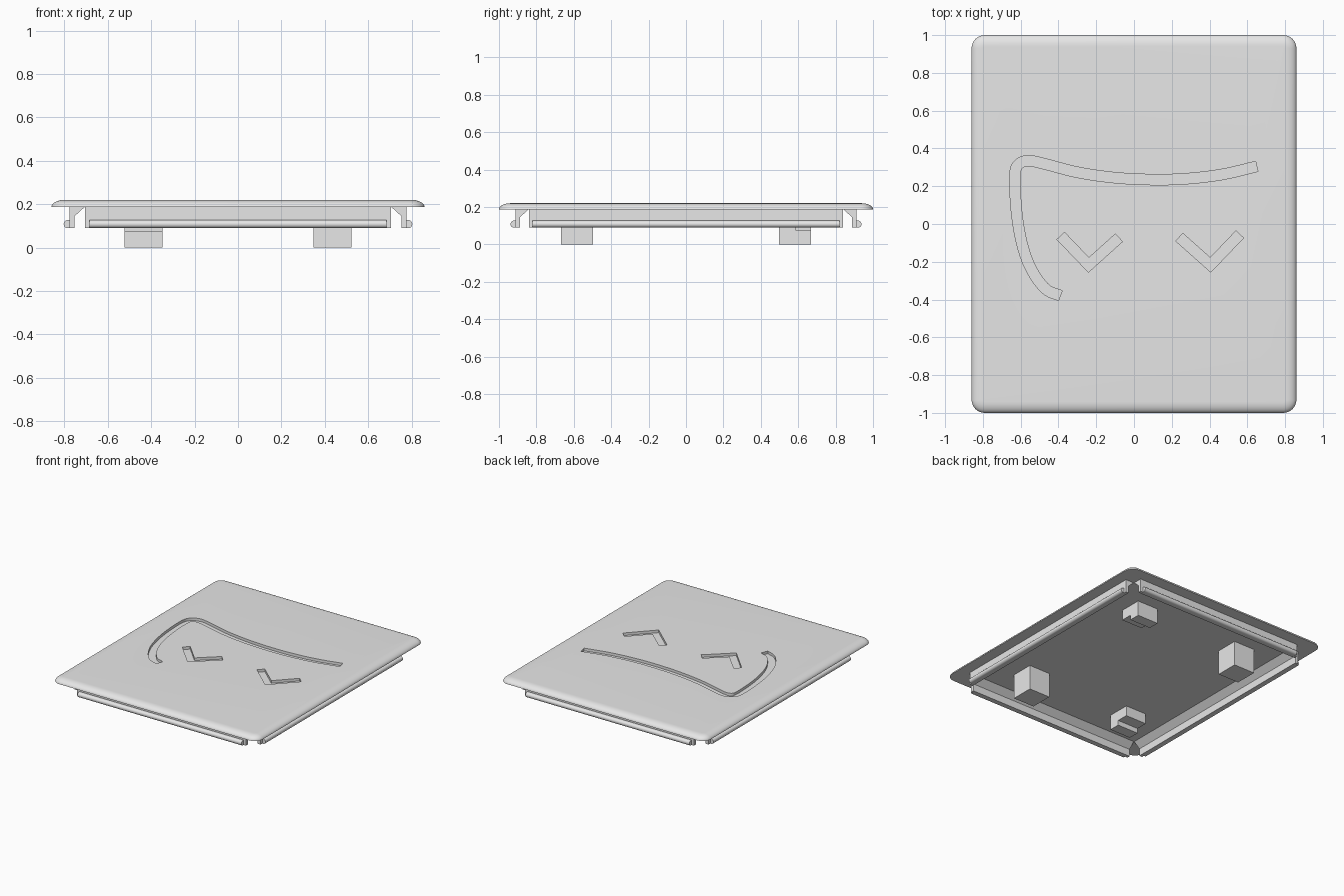
import bpy, bmesh
from math import sin, cos, pi
from mathutils import Vector, Matrix

cube = bpy.data.objects.get("Cube")
if cube:
    bpy.data.objects.remove(cube)

grey = bpy.data.materials.new("plain grey")
grey.use_nodes = True
COLOUR = (0.8, 0.8, 0.8, 1)
grey.diffuse_color = COLOUR
grey.node_tree.nodes["Principled BSDF"].inputs["Base Color"].default_value = COLOUR

UNDER, TOP = 0.187, 0.22          # plate heights
HALF_X, HALF_Y = 0.86, 1.0


def loft(name, rings, smooth=False):
    """Solid through closed rings of points, capped at both ends."""
    bm = bmesh.new()
    loops = [[bm.verts.new(p) for p in ring] for ring in rings]
    n = len(loops[0])
    for a, b in zip(loops, loops[1:]):
        for i in range(n):
            j = (i + 1) % n
            bm.faces.new((a[i], a[j], b[j], b[i]))
    bm.faces.new(loops[0][::-1])
    bm.faces.new(loops[-1])
    bmesh.ops.recalc_face_normals(bm, faces=bm.faces)
    mesh = bpy.data.meshes.new(name)
    bm.to_mesh(mesh)
    bm.free()
    mesh.materials.append(grey)
    obj = bpy.data.objects.new(name, mesh)
    bpy.context.collection.objects.link(obj)
    if smooth:
        activate(obj)
        bpy.ops.object.shade_smooth_by_angle(angle=0.6)
    return obj


def activate(obj):
    bpy.ops.object.select_all(action='DESELECT')
    obj.select_set(True)
    bpy.context.view_layer.objects.active = obj


def rounded_rect(hx, hy, r, z, steps=8):
    pts = []
    for q, (sx, sy) in enumerate([(1, 1), (-1, 1), (-1, -1), (1, -1)]):
        for k in range(steps + 1):
            a = (q + k / steps) * pi / 2
            pts.append((sx * (hx - r) + r * cos(a), sy * (hy - r) + r * sin(a), z))
    return pts


def smooth_path(pts, steps=6):
    """Catmull-Rom interpolation of the points."""
    p = [Vector(q) for q in pts]
    p = [2 * p[0] - p[1]] + p + [2 * p[-1] - p[-2]]
    out = []
    for a, b, c, d in zip(p, p[1:], p[2:], p[3:]):
        for k in range(steps):
            t = k / steps
            out.append(0.5 * (2 * b + (c - a) * t + (2 * a - 5 * b + 4 * c - d) * t * t
                              + (3 * b - a - 3 * c + d) * t ** 3))
    return out + [p[-2]]


def ribbon(pts, width):
    """Outline of a constant-width stroke with mitred turns."""
    p = [Vector(q) for q in pts]
    left, right = [], []
    for i, q in enumerate(p):
        before = (q - p[i - 1]).normalized() if i else (p[1] - q).normalized()
        after = (p[i + 1] - q).normalized() if i < len(p) - 1 else before
        n1, n2 = Vector((-before.y, before.x)), Vector((-after.y, after.x))
        m = (n1 + n2).normalized()
        m *= width / 2 / m.dot(n1)
        left.append(q + m)
        right.append(q - m)
    return left + right[::-1]


# Plate with a rounded upper rim
INSET = 0.06
rings = []
for k in range(9):
    a = k / 8 * pi / 2
    inset = INSET * (1 - cos(a))
    rings.append(rounded_rect(HALF_X - inset, HALF_Y - inset, 0.07 - inset,
                              UNDER + (TOP - UNDER) * sin(a)))
plate = loft("cover_plate", rings)

# Grooves: one long curved stroke and two chevrons
stroke = smooth_path([(0.65, 0.305), (0.47, 0.263), (0.28, 0.24), (0.1, 0.235),
                      (-0.1, 0.245), (-0.3, 0.274), (-0.48, 0.32), (-0.56, 0.335),
                      (-0.612, 0.315), (-0.63, 0.26), (-0.625, 0.1), (-0.605, -0.05),
                      (-0.57, -0.18), (-0.52, -0.28), (-0.46, -0.35), (-0.39, -0.379)])
chevrons = [[(-0.388, -0.063), (-0.24, -0.217), (-0.08, -0.073)],
            [(0.24, -0.07), (0.405, -0.217), (0.56, -0.055)]]
for path in [stroke] + chevrons:
    outline = ribbon(path, 0.055)
    cutter = loft("groove_cutter", [[(p.x, p.y, z) for p in outline]
                                    for z in (TOP - 0.02, TOP + 0.05)])
    cutter.hide_render = True
    mod = plate.modifiers.new("groove", 'BOOLEAN')
    mod.operation, mod.solver, mod.object = 'DIFFERENCE', 'EXACT', cutter
    activate(plate)
    bpy.ops.object.modifier_apply(modifier=mod.name)
    bpy.data.objects.remove(cutter)
activate(plate)
bpy.ops.object.shade_smooth_by_angle(angle=0.6)

# Snap clips on the four sides: a braced leg and a rounded bead outside it
LEG = [(0, UNDER), (0, 0.09), (-0.024, 0.09), (-0.024, 0.145), (-0.07, UNDER)]
BEAD = [(-0.01, 0.127), (-0.01, 0.09)] + [
    (0.008 + 0.0185 * cos(a), 0.1085 + 0.0185 * sin(a))
    for a in [(k / 10 - 0.5) * pi for k in range(11)]]
SIDES = [("left", 0.777, 0.84), ("back", 0.912, 0.705),
         ("right", 0.777, 0.84), ("front", 0.912, 0.705)]
for i, (side, reach, half) in enumerate(SIDES):
    turn = Matrix.Rotation(i * pi / 2, 3, 'Z')
    for part, profile, length in (("leg", LEG, half), ("bead", BEAD, half - 0.02)):
        loft(f"{side}_clip_{part}",
             [[turn @ Vector((reach + d, y, z)) for d, z in profile]
              for y in (-length, length)], smooth=part == "bead")

# Feet: two full blocks and two shorter stepped blocks on the other diagonal
X0, X1, Y0, Y1, STEP_Y = 0.348, 0.523, 0.497, 0.668, 0.585
FULL = [(Y0, UNDER), (Y0, 0), (Y1, 0), (Y1, UNDER)]
STEPPED = [(Y0, UNDER), (Y0, 0.11), (STEP_Y, 0.11), (STEP_Y, 0.073),
           (Y1, 0.073), (Y1, UNDER)]
for sx, xname in ((1, "left"), (-1, "right")):
    for sy, yname in ((1, "back"), (-1, "front")):
        profile = STEPPED if sx == sy else FULL
        loft(f"{yname}_{xname}_foot",
             [[(sx * x, sy * y, z) for y, z in profile] for x in (X0, X1)])
